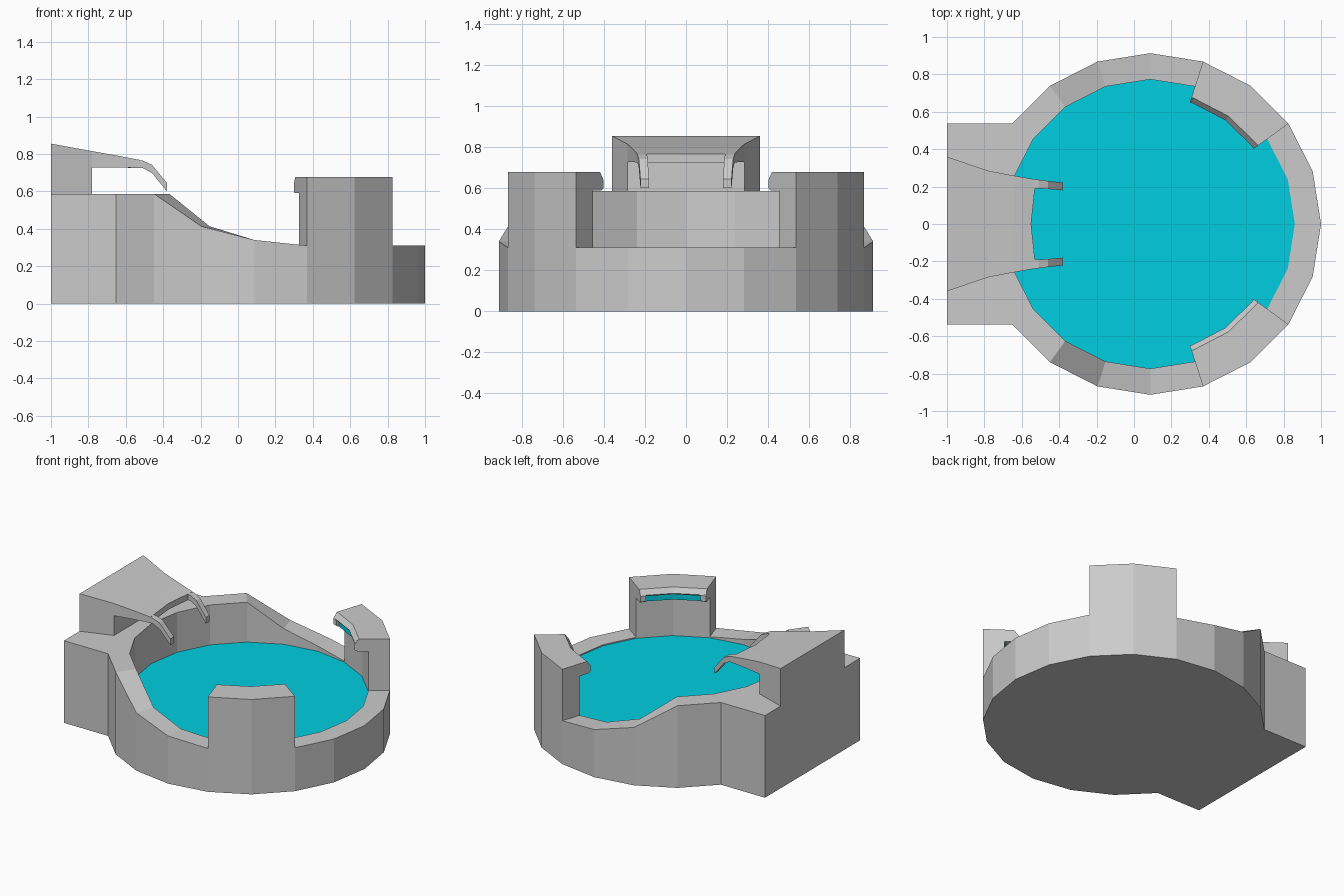
import bpy, bmesh
from math import sin, cos, radians

if "Cube" in bpy.data.objects:
    bpy.data.objects.remove(bpy.data.objects["Cube"])

CX, R_OUT, R_IN, WATER_Z = 0.087, 0.913, 0.773, 0.302

cyan = bpy.data.materials.new("water")
cyan.diffuse_color = (0.0, 0.62, 0.75, 1)
cyan.use_nodes = True
cyan.node_tree.nodes["Principled BSDF"].inputs["Base Color"].default_value = cyan.diffuse_color


def polar(r, deg, z):
    return (CX + r * cos(radians(deg)), r * sin(radians(deg)), z)


def finish(name, bm, mat=None, mirror=False):
    bmesh.ops.remove_doubles(bm, verts=bm.verts, dist=1e-5)
    bmesh.ops.recalc_face_normals(bm, faces=bm.faces)
    mesh = bpy.data.meshes.new(name)
    bm.to_mesh(mesh)
    bm.free()
    ob = bpy.data.objects.new(name, mesh)
    bpy.context.collection.objects.link(ob)
    if mat:
        mesh.materials.append(mat)
    if mirror:
        mod = ob.modifiers.new("mirror", 'MIRROR')
        mod.use_axis = (False, True, False)
    return ob


def loft(name, sections, closed=False, mat=None, mirror=False):
    """Skin equal-length loops; cap the ends unless the loft is closed."""
    bm = bmesh.new()
    rows = [[bm.verts.new(p) for p in s] for s in sections]
    n = len(rows[0])
    pairs = list(zip(rows, rows[1:] + rows[:1])) if closed else list(zip(rows, rows[1:]))
    for a, b in pairs:
        for i in range(n):
            j = (i + 1) % n
            bm.faces.new((a[i], a[j], b[j], b[i]))
    if not closed:
        bm.faces.new(rows[0])
        bm.faces.new(rows[-1])
    return finish(name, bm, mat, mirror)


def sector(name, profile, angles, mat=None):
    """Sweep an (r, z) profile round the basin centre, mirrored to both sides."""
    return loft(name, [[polar(r, a, z) for r, z in profile] for a in angles],
                mat=mat, mirror=True)


# Basin wall: 20 sides, the back three corners pulled out into a square block
def rim_height(deg):
    d = abs((deg + 180) % 360 - 180)
    return {90: 0.34, 108: 0.413}.get(d, 0.31 if d < 90 else 0.587)


def outer(deg, z):
    if deg in (162, 198):
        return (-1, 0.537 if deg == 162 else -0.537, z)
    return (-1, 0, z) if deg == 180 else polar(R_OUT, deg, z)


ring = []
for k in range(20):
    a = k * 18
    h = rim_height(a)
    ring.append([outer(a, 0), outer(a, h), polar(R_IN, a, h), polar(R_IN, a, 0)])
loft("basin_wall", ring, closed=True)

# Flat base and water surface
for name, z, mat in (("basin_floor", 0.0, None), ("water_surface", WATER_Z, cyan)):
    bm = bmesh.new()
    bm.faces.new([bm.verts.new(polar(R_IN, k * 18, z)) for k in range(20)])
    if z == 0:
        bmesh.ops.reverse_faces(bm, faces=bm.faces)
    mesh = bpy.data.meshes.new(name)
    bm.to_mesh(mesh)
    bm.free()
    if mat:
        mesh.materials.append(mat)
    bpy.context.collection.objects.link(bpy.data.objects.new(name, mesh))

# Two side towers with an overhanging water outlet
sector("tower", [(R_OUT, 0.3), (R_OUT, 0.678), (R_IN, 0.678), (R_IN, 0.3)], (36, 54, 72))
sector("tower_hood", [(R_IN, 0.678), (0.712, 0.678), (0.685, 0.645), (0.692, 0.635),
                      (R_IN, 0.635)], (37, 54, 71))
cheek = [(R_IN, 0.678), (0.712, 0.678), (0.684, 0.64), (0.684, 0.6), (0.7, 0.59), (R_IN, 0.59)]
sector("outlet_cheek_low", cheek, (36, 39))
sector("outlet_cheek_high", cheek, (69, 72))
sector("outlet_water", [(R_IN, 0.637), (0.703, 0.637), (0.703, 0.592), (R_IN, 0.592)],
       (38.5, 54, 69.5), cyan)


# Main spout: sloping rear block, thin plate and two drooping arms
def slab(x, w, z0, z1, dip=0.0):
    return [(x, -w, z0), (x - dip, 0, z0), (x, w, z0),
            (x, w, z1), (x - dip, 0, z1), (x, -w, z1)]


loft("spout_block", [slab(-1, 0.36, 0.58, 0.855), slab(-0.78, 0.285, 0.58, 0.815)])
loft("spout_plate", [slab(-0.78, 0.285, 0.728, 0.815), slab(-0.64, 0.258, 0.728, 0.79),
                     slab(-0.525, 0.238, 0.725, 0.768, 0.025)])
arm = [(-0.56, 0.19, 0.24, 0.728, 0.772), (-0.51, 0.19, 0.237, 0.725, 0.764),
       (-0.46, 0.187, 0.23, 0.698, 0.742), (-0.38, 0.18, 0.222, 0.6, 0.645)]
loft("spout_arm", [[(x, y0, z0), (x, y1, z0), (x, y1, z1), (x, y0, z1)]
                   for x, y0, y1, z0, z1 in arm], mirror=True)

# Underside filler is the wall's own foot: close the block and ring to the floor
bm = bmesh.new()
bm.faces.new([bm.verts.new(outer(k * 18, 0.0)) for k in reversed(range(20))])
mesh = bpy.data.meshes.new("base_plate")
bm.to_mesh(mesh)
bm.free()
bpy.context.collection.objects.link(bpy.data.objects.new("base_plate", mesh))
bpy.data.objects.remove(bpy.data.objects["basin_floor"])
